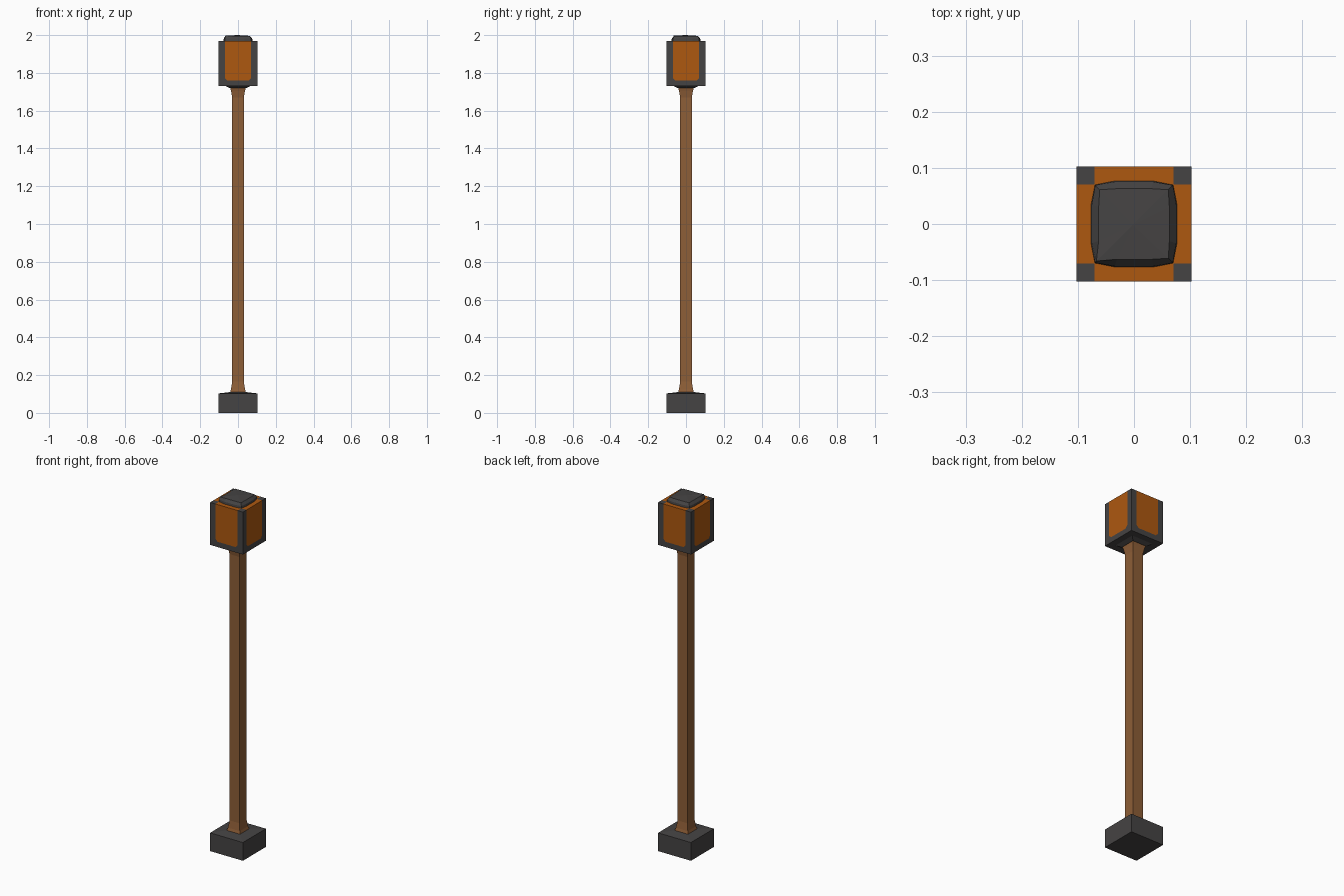
import bpy
import bmesh
from mathutils import Vector

cube = bpy.data.objects.get("Cube")
if cube:
    bpy.data.objects.remove(cube, do_unlink=True)


def material(name, rgb):
    m = bpy.data.materials.new(name)
    m.use_nodes = True
    m.diffuse_color = (*rgb, 1)
    m.node_tree.nodes["Principled BSDF"].inputs["Base Color"].default_value = (*rgb, 1)
    return m


IRON = material("dark iron", (0.060, 0.057, 0.057))
WOOD = material("brown wood", (0.27, 0.112, 0.038))
GLOW = material("amber glass", (0.42, 0.098, 0.005))


def finish(name, bm, *mats):
    bmesh.ops.recalc_face_normals(bm, faces=bm.faces)
    mesh = bpy.data.meshes.new(name)
    bm.to_mesh(mesh)
    bm.free()
    for m in mats:
        mesh.materials.append(m)
    obj = bpy.data.objects.new(name, mesh)
    bpy.context.collection.objects.link(obj)
    return obj


def square(r, z):
    return [Vector((x * r, y * r, z)) for x, y in ((-1, -1), (1, -1), (1, 1), (-1, 1))]


def bulged(r, bulge, z):
    """Square ring with two extra points pushed outward on each side."""
    ring = []
    c = square(r, z)
    for i in range(4):
        a, b = c[i], c[(i + 1) % 4]
        out = ((a + b) / 2 - Vector((0, 0, z))).normalized() * bulge
        ring += [a, a.lerp(b, 0.25) + out, a.lerp(b, 0.75) + out]
    return ring


def loft(rings):
    """Join stacked rings into a closed solid."""
    bm = bmesh.new()
    loops = [[bm.verts.new(p) for p in ring] for ring in rings]
    for low, high in zip(loops, loops[1:]):
        n = len(low)
        for i in range(n):
            j = (i + 1) % n
            bm.faces.new((low[i], low[j], high[j], high[i]))
    bm.faces.new(loops[0])
    bm.faces.new(loops[-1])
    return bm


HALF = 0.1025   # half width of base and lantern
PANE = 0.07     # half width of the glass panes
BOTTOM, SILL, TOP = 1.73, 1.76, 1.97

# Base block with a slightly raised top
finish("base", loft([square(HALF, 0), square(HALF, 0.103), square(0.045, 0.11)]), IRON)

# Square post, flared at both ends
profile = [(0.042, 0.108), (0.037, 0.125), (0.031, 0.165),
           (0.031, 1.67), (0.037, 1.705), (0.042, 1.725)]
finish("post", loft([square(r, z) for r, z in profile]), WOOD)

# Shallow collar under the lantern
finish("lantern_collar", loft([square(0.045, 1.72), square(0.07, BOTTOM + 0.002)]), IRON)

# Lantern box, cut along the frame lines, panes painted by position
bm = loft([square(HALF, BOTTOM), square(HALF, TOP)])
CUT = 0.014     # clipped lower corners of the panes
planes = [((0, 0, SILL), (0, 0, 1))]
for s in (-1, 1):
    for axis in (Vector((1, 0, 0)), Vector((0, 1, 0))):
        planes.append((axis * s * PANE, axis))
        planes.append((axis * s * PANE + Vector((0, 0, SILL + CUT)), axis * s - Vector((0, 0, 1))))
for co, no in planes:
    bmesh.ops.bisect_plane(bm, geom=bm.verts[:] + bm.edges[:] + bm.faces[:],
                           plane_co=co, plane_no=no)
bm.normal_update()
for f in bm.faces:
    c = f.calc_center_median()
    if abs(f.normal.z) > 0.5:
        glass = c.z > SILL and min(abs(c.x), abs(c.y)) < PANE
    else:
        across = min(abs(c.x), abs(c.y))
        glass = across < PANE and c.z > SILL and (c.z - SILL) + (PANE - across) > CUT
    f.material_index = 1 if glass else 0
finish("lantern", bm, IRON, GLOW)

# Lantern cap: bulged square lid with its front right corner drawn outward
rings = [bulged(0.07, 0.007, TOP - 0.004), bulged(0.069, 0.006, 1.982),
         bulged(0.061, 0.002, 1.996)]
rings[2][0] = Vector((-0.067, -0.066, 1.997))
bm = loft(rings)
bm.faces.ensure_lookup_table()
bmesh.ops.poke(bm, faces=[bm.faces[-1]])
max(bm.verts, key=lambda v: v.co.z - v.co.xy.length).co.z = 2.0
finish("lantern_cap", bm, IRON)
